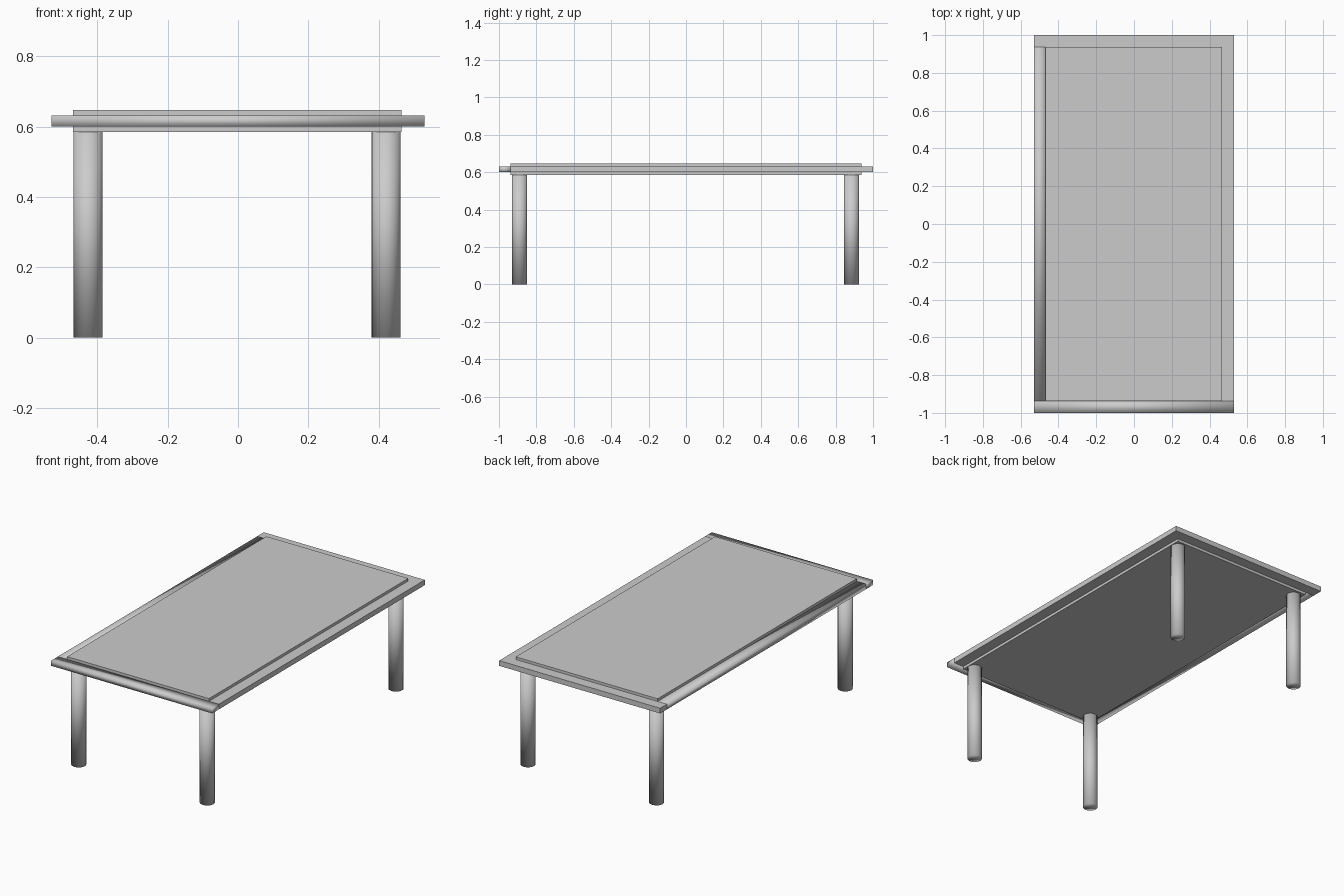
import bpy

if "Cube" in bpy.data.objects:
    bpy.data.objects.remove(bpy.data.objects["Cube"])


def shade(obj, smooth):
    for p in obj.data.polygons:
        p.use_smooth = smooth


def box(name, x0, x1, y0, y1, z0, z1, smooth=False):
    bpy.ops.mesh.primitive_cube_add(
        size=1, location=((x0 + x1) / 2, (y0 + y1) / 2, (z0 + z1) / 2))
    obj = bpy.context.object
    obj.name = name
    obj.scale = (x1 - x0, y1 - y0, z1 - z0)
    bpy.ops.object.transform_apply(location=False, rotation=False, scale=True)
    shade(obj, smooth)
    return obj


X, Y = 0.53, 1.0                # outer half sizes of the table
PX0, PX1, PY = -0.469, 0.465, 0.937  # panel edges
Z0, Z1 = 0.60, 0.631            # rail bottom and top

# Thick central panel standing proud of the rim above and below
box("tabletop_panel", PX0, PX1, -PY, PY, 0.584, 0.647)

# Rim: full-width end rails, side rails between them; two are soft shaded
box("front_rail", -X, X, -Y, -PY, Z0, Z1, smooth=True)
box("back_rail", -X, X, PY, Y, Z0, Z1)
box("left_rail", -X, PX0, -PY, PY, Z0, Z1, smooth=True)
box("right_rail", PX1, X, -PY, PY, Z0, Z1)

# Four round legs, soft shaded through to the foot
for side, x in (("left", -0.426), ("right", 0.421)):
    for end, y in (("front", -0.890), ("back", 0.885)):
        bpy.ops.mesh.primitive_cylinder_add(
            vertices=32, radius=0.041, depth=0.585, location=(x, y, 0.2925))
        leg = bpy.context.object
        leg.name = f"{end}_{side}_leg"
        shade(leg, True)
